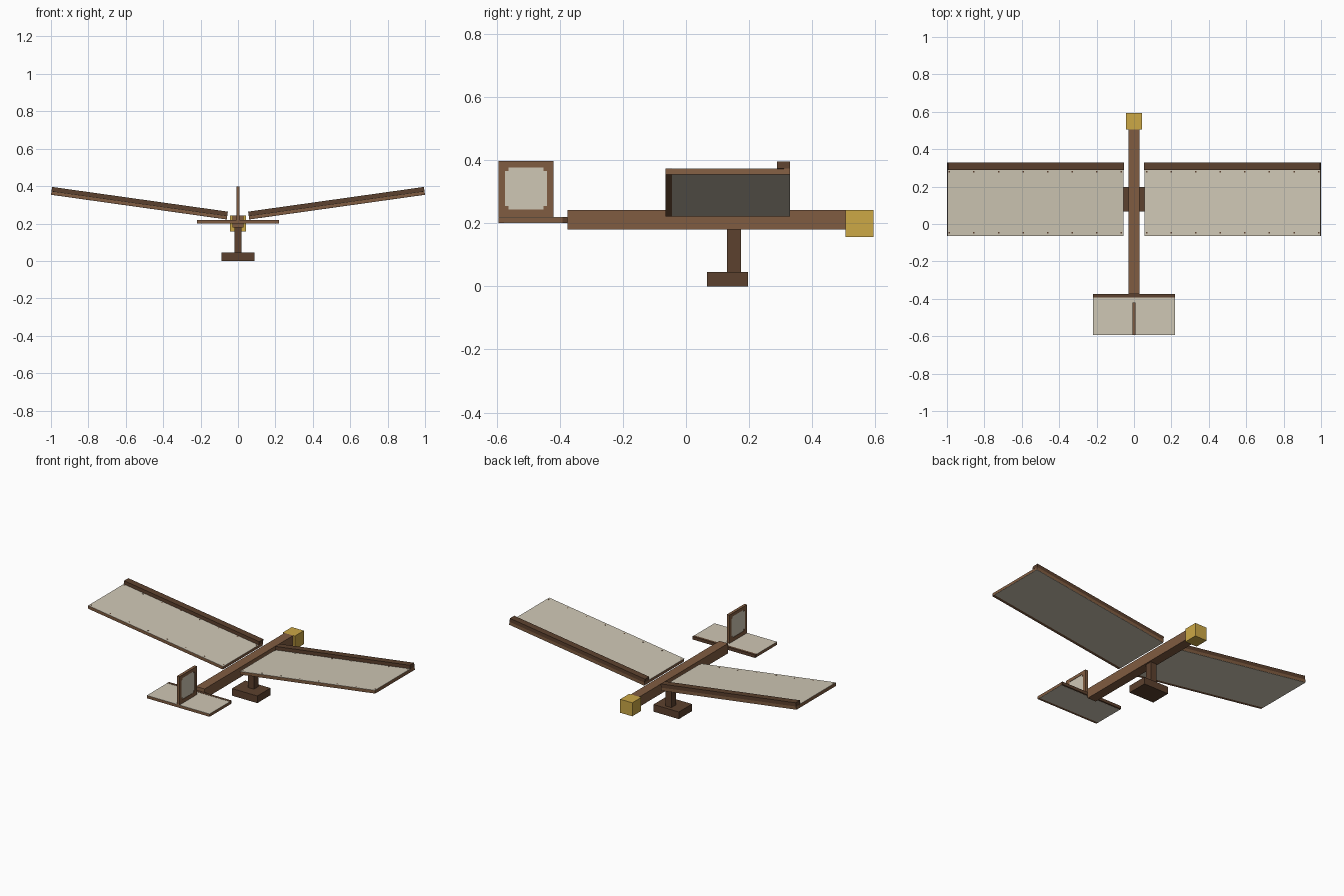
import bpy, bmesh, math
from mathutils import Matrix, Vector

if "Cube" in bpy.data.objects:
    bpy.data.objects.remove(bpy.data.objects["Cube"])


def srgb(r, g, b):
    lin = [((c / 255 + 0.055) / 1.055) ** 2.4 for c in (r, g, b)]
    return (*lin, 1.0)


def material(name, rgb):
    m = bpy.data.materials.new(name)
    m.diffuse_color = srgb(*rgb)
    m.use_nodes = True
    m.node_tree.nodes["Principled BSDF"].inputs["Base Color"].default_value = m.diffuse_color
    return m


WOOD = material("wood_brown", (128, 92, 65))
DARK = material("dark_wood", (92, 65, 46))
CREAM = material("cream_fabric", (207, 199, 181))
GOLD = material("brass_gold", (204, 168, 70))


def boxes(name, mat, spans, matrix=Matrix()):
    """One object made of boxes, each given as (x0, x1, y0, y1, z0, z1)."""
    bm = bmesh.new()
    for x0, x1, y0, y1, z0, z1 in spans:
        centre = Vector((x0 + x1, y0 + y1, z0 + z1)) / 2
        size = Matrix.Diagonal((abs(x1 - x0), abs(y1 - y0), abs(z1 - z0), 1))
        bmesh.ops.create_cube(bm, size=1, matrix=Matrix.Translation(centre) @ size)
    mesh = bpy.data.meshes.new(name)
    bm.to_mesh(mesh)
    bm.free()
    mesh.materials.append(mat)
    ob = bpy.data.objects.new(name, mesh)
    ob.matrix_world = matrix
    bpy.context.collection.objects.link(ob)
    return ob


# Fuselage beam and nose weight
boxes("fuselage_beam", WOOD, [(-0.03, 0.03, -0.375, 0.505, 0.18, 0.242)])
boxes("nose_weight", GOLD, [(-0.042, 0.042, 0.505, 0.594, 0.157, 0.242)])

# Display stand
boxes("stand_post", DARK, [(-0.02, 0.02, 0.13, 0.174, 0.045, 0.18)])
boxes("stand_base", DARK, [(-0.088, 0.088, 0.066, 0.197, 0.0, 0.045)])

# Wings, raised outward
SPAN, THICK, BACK, FRONT = 0.949, 0.019, -0.065, 0.33
for side, s in (("right", 1), ("left", -1)):
    tilt = Matrix.Translation((s * 0.06, 0, 0.222)) @ Matrix.Rotation(-s * math.radians(8), 4, 'Y')
    tip = s * SPAN
    boxes(side + "_wing_spar", DARK, [(0, tip, 0.288, FRONT, THICK, 0.042)], tilt)
    boxes(side + "_wing_edge_strips", WOOD,
          [(0, tip, BACK, BACK + 0.02, 0, THICK),
           (0, tip, FRONT - 0.02, FRONT, 0.0005, THICK)], tilt)
    ribs, pegs = [], []
    for i in range(8):
        x = s * (0.01 + i * (SPAN - 0.02) / 7)
        ribs.append((x - 0.01, x + 0.01, BACK + 0.02, FRONT - 0.02, 0.0005, THICK - 0.0005))
        for y in (BACK + 0.015, 0.275):
            pegs.append((x - 0.004, x + 0.004, y, y + 0.008, 0.004, THICK + 0.0015))
    boxes(side + "_wing_ribs", WOOD, ribs, tilt)
    boxes(side + "_wing_rib_pegs", DARK, pegs, tilt)
    boxes(side + "_wing_covering", CREAM,
          [(0, tip, BACK, 0.288, THICK - 0.0005, THICK + 0.001),
           (0, tip, BACK + 0.02, FRONT, -0.0005, 0.001)], tilt)

# Tailplane
T0, T1, HALF = 0.201, 0.218, 0.218
boxes("tailplane_front_strip", DARK, [(-HALF, HALF, -0.392, -0.375, T0, T1 + 0.002)])
boxes("tailplane_back_strip", WOOD, [(-HALF, HALF, -0.594, -0.577, T0, T1)])
boxes("tailplane_ribs", WOOD,
      [(x - 0.01, x + 0.01, -0.577, -0.392, T0 + 0.0005, T1) for x in (-0.208, -0.078, 0.052, 0.208)])
boxes("tailplane_covering", CREAM,
      [(-HALF, HALF, -0.594, -0.392, T1 - 0.0005, T1 + 0.001),
       (-HALF, HALF, -0.577, -0.385, T0 - 0.0005, T0 + 0.001)])

# Fin: frame with corner blocks around a fabric panel
Y0, Y1, Z0, Z1, W = -0.594, -0.42, 0.218, 0.397, 0.009
frame = [(-W, W, Y0, Y0 + 0.02, Z0, Z1), (-W, W, Y1 - 0.02, Y1, Z0, Z1),
         (-W, W, Y0 + 0.02, Y1 - 0.02, Z0, Z0 + 0.025),
         (-W, W, Y0 + 0.02, Y1 - 0.02, Z1 - 0.02, Z1)]
for y in (Y0 + 0.02, Y1 - 0.031):
    for z in (Z0 + 0.025, Z1 - 0.031):
        frame.append((-W, W, y, y + 0.011, z, z + 0.011))
boxes("fin_frame", WOOD, frame)
boxes("fin_panel", CREAM, [(-0.007, 0.007, Y0 + 0.019, Y1 - 0.019, Z0 + 0.024, Z1 - 0.019)])
